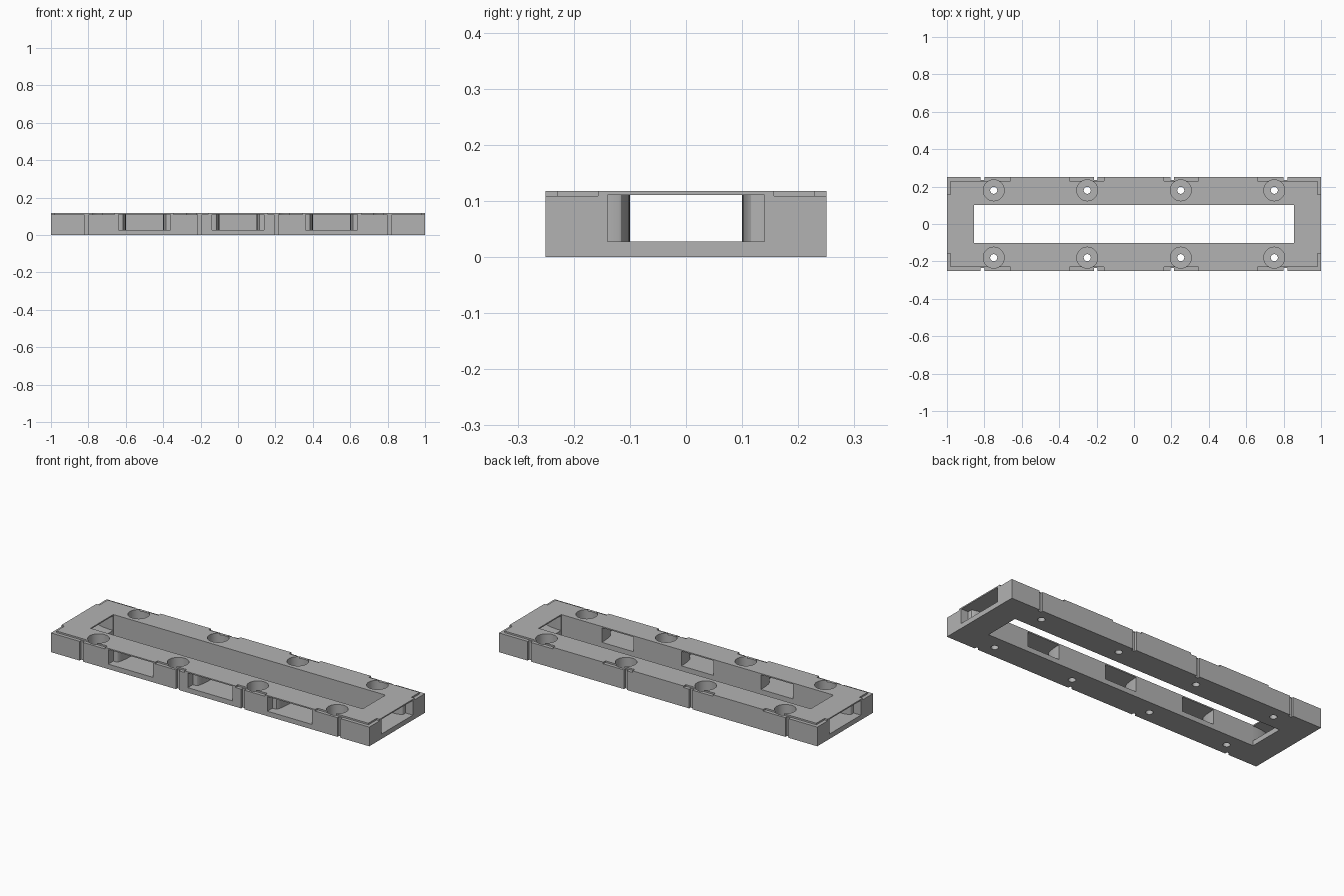
import bpy, bmesh, math
from mathutils import Matrix, Vector

cube = bpy.data.objects.get("Cube")
if cube:
    bpy.data.objects.remove(cube, do_unlink=True)

grey = bpy.data.materials.new("plain grey")
grey.use_nodes = True
colour = (0.45, 0.45, 0.45, 1)
grey.diffuse_color = colour
grey.node_tree.nodes["Principled BSDF"].inputs["Base Color"].default_value = colour

TOP, LEDGE = 0.118, 0.109


def finish(name, bm):
    bmesh.ops.recalc_face_normals(bm, faces=bm.faces)
    mesh = bpy.data.meshes.new(name)
    bm.to_mesh(mesh)
    bm.free()
    obj = bpy.data.objects.new(name, mesh)
    bpy.context.collection.objects.link(obj)
    mesh.materials.append(grey)
    return obj


def box(name, x0, x1, y0, y1, z0, z1):
    bm = bmesh.new()
    size = Matrix.Diagonal((x1 - x0, y1 - y0, z1 - z0, 1))
    mid = Vector(((x0 + x1) / 2, (y0 + y1) / 2, (z0 + z1) / 2))
    bmesh.ops.create_cube(bm, size=1, matrix=Matrix.Translation(mid) @ size)
    return finish(name, bm)


def cylinder(name, x, y, radius, z0, z1, sides):
    bm = bmesh.new()
    bmesh.ops.create_cone(bm, cap_ends=True, segments=sides, radius1=radius,
                          radius2=radius, depth=z1 - z0,
                          matrix=Matrix.Translation((x, y, (z0 + z1) / 2)))
    return finish(name, bm)


def window(name, x, y, angle):
    """Clip window: wide mouth, shoulder, then a curved narrowing throat."""
    side = [(0.14, -0.02), (0.14, 0.045)]
    for i in range(9):
        a = math.pi / 2 * i / 8
        side.append((0.12 - 0.02 * math.sin(a), 0.145 - 0.1 * math.cos(a)))
    side.append((0.10, 0.16))
    outline = side + [(-px, py) for px, py in reversed(side)]
    bm = bmesh.new()
    face = bm.faces.new([bm.verts.new((px, py, 0.028)) for px, py in outline])
    grown = bmesh.ops.extrude_face_region(bm, geom=[face])["geom"]
    bmesh.ops.translate(bm, vec=(0, 0, 0.083),
                        verts=[v for v in grown if isinstance(v, bmesh.types.BMVert)])
    bm.transform(Matrix.Translation((x, y, 0)) @ Matrix.Rotation(angle, 4, "Z"))
    return finish(name, bm)


frame = box("base_frame", -1, 1, -0.25, 0.25, 0, TOP)
cutters = [box("centre_cutter", -0.855, 0.855, -0.102, 0.102, -0.1, 0.3)]

# Clip windows in the long sides and the ends
for x in (-0.5, 0, 0.5):
    cutters.append(window("front_window_cutter", x, -0.25, 0))
    cutters.append(window("back_window_cutter", x, 0.25, math.pi))
cutters.append(window("left_window_cutter", 1, 0, math.pi / 2))
cutters.append(window("right_window_cutter", -1, 0, -math.pi / 2))

for sx in (-1, 1):
    for sy in (-1, 1):
        def corner_box(name, x0, x1, y0, y1, z0, z1):
            xs, ys = sorted((sx * x0, sx * x1)), sorted((sy * y0, sy * y1))
            cutters.append(box(name, *xs, *ys, z0, z1))

        # Shallow ledges around the top edge
        corner_box("end_ledge_cutter", 0.98, 1.1, 0.157, 0.3, LEDGE, 0.2)
        corner_box("corner_ledge_cutter", 0.81, 1.05, 0.23, 0.31, LEDGE, 0.21)
        corner_box("outer_ledge_cutter", 0.66, 0.812, 0.23, 0.32, LEDGE, 0.22)
        corner_box("inner_ledge_cutter", 0.16, 0.345, 0.23, 0.33, LEDGE, 0.23)
        # Upright seam grooves
        for x in (0.81, 0.205):
            corner_box("groove_cutter", x - 0.01, x + 0.01, 0.236, 0.34, -0.1, 0.24)
        # Magnet pockets with a small through hole
        for x in (0.25, 0.75):
            cutters.append(cylinder("pocket_cutter", sx * x, sy * 0.18, 0.056, 0.028, 0.25, 40))
            cutters.append(cylinder("hole_cutter", sx * x, sy * 0.18, 0.019, -0.1, 0.26, 24))

# Cut everything out of the frame
for cutter in cutters:
    cutter.hide_render = True
    mod = frame.modifiers.new("cut", "BOOLEAN")
    mod.operation = "DIFFERENCE"
    mod.solver = "EXACT"
    mod.object = cutter
bpy.context.view_layer.update()
result = bpy.data.meshes.new_from_object(
    frame.evaluated_get(bpy.context.evaluated_depsgraph_get()))
frame.modifiers.clear()
frame.data = result
for cutter in cutters:
    bpy.data.objects.remove(cutter, do_unlink=True)

bpy.ops.object.select_all(action="DESELECT")
frame.select_set(True)
bpy.context.view_layer.objects.active = frame
bpy.ops.object.shade_smooth_by_angle(angle=math.radians(30))
